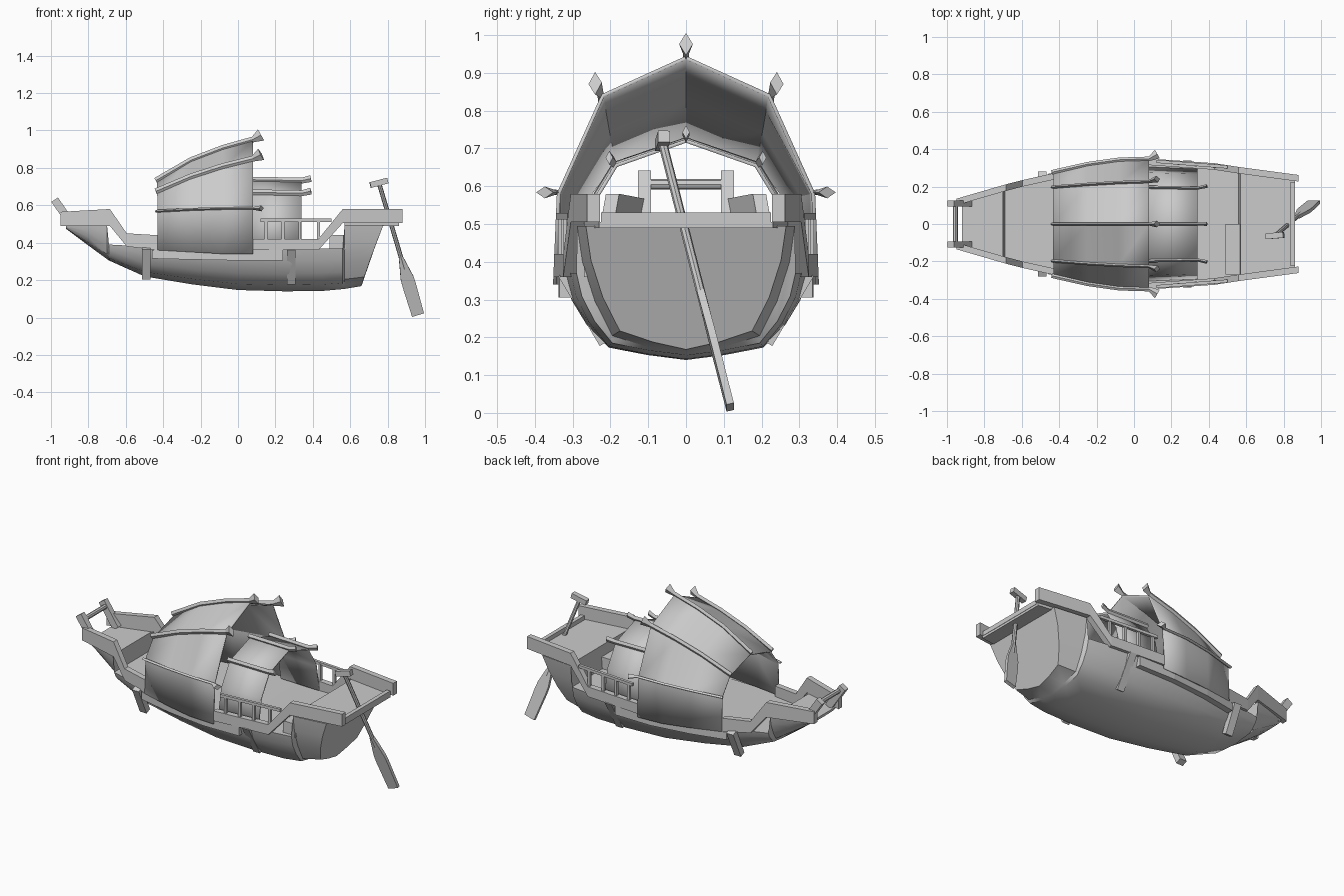
import bpy, bmesh, math
from mathutils import Vector

if "Cube" in bpy.data.objects:
    bpy.data.objects.remove(bpy.data.objects["Cube"], do_unlink=True)

grey = bpy.data.materials.new("plain grey")
grey.use_nodes = True
grey.diffuse_color = (0.6, 0.6, 0.6, 1)
grey.node_tree.nodes["Principled BSDF"].inputs["Base Color"].default_value = (0.6, 0.6, 0.6, 1)


def loft(name, rings, closed=True, mirror=False, thick=0, smooth=0):
    """Skin a list of equal-length point rings; closed rings get end caps."""
    bm = bmesh.new()
    rows = [[bm.verts.new(p) for p in ring] for ring in rings]
    n = len(rows[0])
    for a, b in zip(rows, rows[1:]):
        for i in range(n if closed else n - 1):
            j = (i + 1) % n
            bm.faces.new((a[i], a[j], b[j], b[i]))
    if closed:
        bm.faces.new(rows[0])
        bm.faces.new(rows[-1][::-1])
    bmesh.ops.recalc_face_normals(bm, faces=bm.faces)
    mesh = bpy.data.meshes.new(name)
    bm.to_mesh(mesh)
    bm.free()
    mesh.materials.append(grey)
    ob = bpy.data.objects.new(name, mesh)
    bpy.context.collection.objects.link(ob)
    if smooth:
        bpy.ops.object.select_all(action="DESELECT")
        ob.select_set(True)
        bpy.context.view_layer.objects.active = ob
        bpy.ops.object.shade_smooth_by_angle(angle=math.radians(smooth))
    if thick:
        mod = ob.modifiers.new("thickness", "SOLIDIFY")
        mod.thickness, mod.offset = thick, 0
    if mirror:
        ob.modifiers.new("mirror", "MIRROR").use_axis = (False, True, False)
    return ob


def sweep(name, path, radii, sides=4, turn=45, up=(0, 1, 0), **kw):
    """Sweep a polygon along a path; radii holds (across, along up) pairs."""
    pts = [Vector(p) for p in path]
    if len(radii) == 1:
        radii = radii * len(pts)
    rings = []
    for i, p in enumerate(pts):
        t = (pts[min(i + 1, len(pts) - 1)] - pts[max(i - 1, 0)]).normalized()
        side = t.cross(Vector(up)).normalized()
        top = side.cross(t)
        ra, rb = radii[i]
        angles = [math.radians(turn) + math.tau * k / sides for k in range(sides)]
        rings.append([p + side * ra * math.cos(a) + top * rb * math.sin(a) for a in angles])
    return loft(name, rings, **kw)


def band(name, stations, thick):
    """Mirrored plank along the hull side; stations are (x, outer y, bottom, top)."""
    rings = [[(x, y, lo), (x, y, hi), (x, y - thick, hi), (x, y - thick, lo)]
             for x, y, lo, hi in stations]
    return loft(name, rings, mirror=True)


# Hull with stepped decks: x, half beam, deck z, keel z, chine half width
hull_stations = [
    (-0.92, .125, .49, .475, .10), (-0.80, .165, .49, .385, .125),
    (-0.70, .195, .49, .312, .14), (-0.69, .198, .39, .305, .14),
    (-0.50, .245, .38, .22, .165), (-0.25, .295, .37, .178, .185),
    (0.00, .32, .36, .147, .20), (0.25, .32, .36, .14, .205),
    (0.45, .305, .37, .142, .205), (0.56, .29, .37, .152, .195),
    (0.57, .288, .495, .153, .195), (0.66, .265, .495, .168, .175),
]
rings = []
for x, b, deck, keel, c in hull_stations:
    h = deck - keel
    half = [(c * .5, keel + .06 * h), (c, keel + .15 * h),
            (c + (b - c) * .5, keel + .42 * h), (c + (b - c) * .85, keel + .72 * h), (b, deck)]
    ring = [(0, keel)] + half + [(-y, z) for y, z in half[::-1]]
    # The stern end leans aft as it rises
    lean = .32 if x == hull_stations[-1][0] else 0
    rings.append([(x + lean * max(0, z - .17) ** 1.0 + lean * (z - .17) ** 2 * .4, y, z)
                  for y, z in ring])
loft("hull", rings, smooth=40)

# Transom bulge and aft deck overhang
loft("aft_deck", [[(x, y, z) for y, z in ((-w, .49), (w, .49), (w, .505), (-w, .505))]
                  for x, w in ((.57, .27), (.86, .23))])
loft("deck_step", [[(x, y, z) for y, z in ((-.27, .36), (0, .36), (0, .44), (-.27, .44))]
                   for x in (.49, .575)])

# Bulwark rails and side wale
band("stern_rail", [(.08, .35, .36, .42), (.43, .325, .36, .42),
                    (.56, .305, .505, .58), (.88, .262, .505, .58)], .035)
band("bow_rail", [(-.95, .135, .49, .565), (-.685, .212, .49, .58),
                  (-.595, .235, .38, .45), (-.43, .272, .36, .44)], .035)
band("side_wale", [(-.46, .268, .315, .36), (-.25, .31, .31, .36),
                   (0, .338, .305, .36), (.24, .335, .305, .36)], .05)

# Fenders lying on the hull sides
sweep("fore_fender", [(-.49, .19, .21), (-.49, .265, .37)], [(.025, .032)],
      up=(1, 0, 0), mirror=True)
sweep("aft_fender", [(.285, .215, .185), (.285, .325, .37)], [(.022, .032)],
      up=(1, 0, 0), mirror=True)

# Main canopy: half sections from ridge to lower edge
main_sections = [
    (-.43, [(0, .72), (.19, .665), (.265, .565), (.272, .36)]),
    (-.25, [(0, .83), (.205, .745), (.308, .575), (.312, .35)]),
    (-.08, [(0, .895), (.215, .80), (.332, .58), (.338, .34)]),
    (.08, [(0, .94), (.22, .84), (.337, .58), (.347, .34)]),
]
rear_sections = [
    (.08, [(0, .725), (.19, .66), (.27, .53), (.30, .37)]),
    (.34, [(0, .72), (.185, .655), (.262, .53), (.29, .37)]),
]


def canopy(name, sections):
    rows = [[(x, -y, z) for y, z in half[:0:-1]] + [(x, y, z) for y, z in half]
            for x, half in sections]
    loft(name, rows, closed=False, thick=.01, smooth=22)


def battens(name, sections, tip, flare, count):
    """Diamond battens on the canopy folds, flaring out beyond the aft edge."""
    for k in range(count):
        path = []
        for x, half in sections:
            y, z = half[k]
            out = Vector((0, (0, .6, .95)[k], (1, .8, .3)[k])) * .012
            path.append(Vector((x, y, z)) + out)
        slope = (path[-1] - path[-2]).normalized()
        path[0] = path[0] - Vector((.01, 0, 0))
        path.append(path[-1] + slope * tip + Vector((0, .012 * k, .012 if k < 2 else 0)))
        size = [.012] * (len(path) - 1) + [flare]
        sweep(name + ("_ridge", "_shoulder", "_side")[k], path,
              [(r * (1.3 if k < 2 else .6), r * (.7 if k < 2 else 1)) for r in size], turn=0,
              mirror=k > 0)


canopy("main_canopy", main_sections)
canopy("rear_canopy", rear_sections)
battens("main_batten", main_sections, .045, .026, 3)
battens("rear_batten", rear_sections, .05, .014, 2)

# Side balustrades
sweep("balustrade_top", [(.12, .335, .52), (.50, .305, .52)], [(.012, .012)], mirror=True)
for i, x in enumerate((.15, .24, .33, .43)):
    y = .333 - (x - .12) * .079
    sweep(f"baluster_{i + 1}", [(x, y, .40), (x, y, .52)], [(.011, .011)], mirror=True)

# Bow posts with crossbar
sweep("bow_post", [(-.885, .11, .49), (-.98, .11, .63)], [(.03, .024)], mirror=True)
sweep("bow_crossbar", [(-.955, -.12, .605), (-.955, .12, .605)], [(.014, .014)],
      sides=8, up=(0, 0, 1))

# Stern crossbar
sweep("stern_crossbar", [(.85, -.225, .517), (.85, .225, .517)], [(.017, .019)], up=(0, 0, 1))

# Steering oar: shaft, blade and grip
top, low = Vector((.755, -.062, .715)), Vector((.962, .117, .015))
at = lambda f: top.lerp(low, f)
sweep("oar_shaft", [top, at(.65)], [(.012, .012)], sides=8, smooth=40)
sweep("oar_blade", [at(f) for f in (.56, .72, .78, 1)],
      [(.016, .014), (.05, .014), (.052, .014), (.047, .014)], smooth=30)
sweep("oar_grip", [(.707, -.066, .708), (.80, -.058, .732)], [(.022, .022)])
